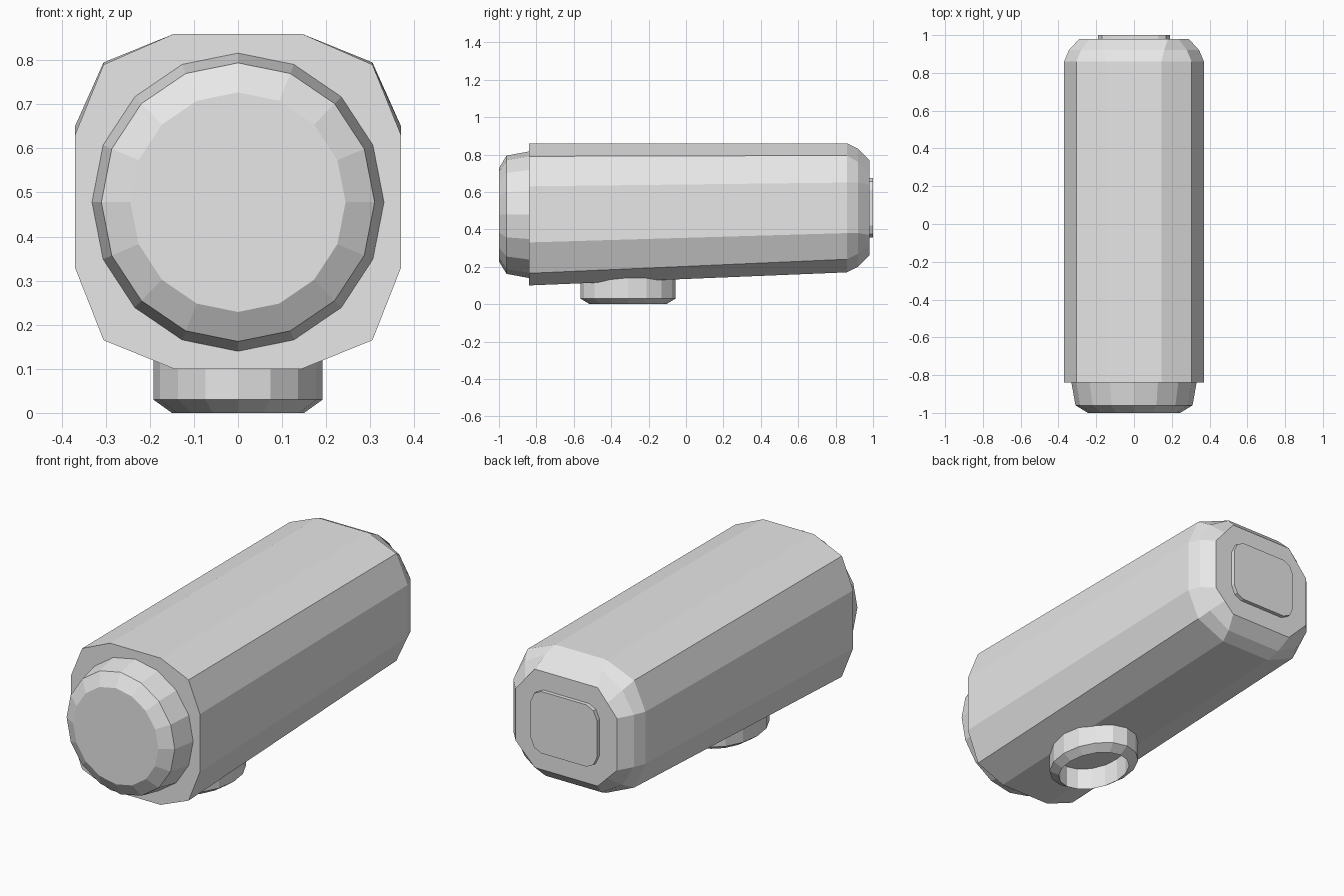
import bpy, bmesh, math

if "Cube" in bpy.data.objects:
    bpy.data.objects.remove(bpy.data.objects["Cube"])

grey = bpy.data.materials.new("light grey")
grey.diffuse_color = (0.8, 0.8, 0.8, 1)
grey.use_nodes = True
grey.node_tree.nodes["Principled BSDF"].inputs["Base Color"].default_value = grey.diffuse_color


def loft(name, sections, cap_start=True, cap_end=True, closed=False):
    """Skin a list of equal-length rings of 3D points."""
    bm = bmesh.new()
    rings = [[bm.verts.new(p) for p in s] for s in sections]
    n = len(rings[0])
    pairs = list(zip(rings, rings[1:]))
    if closed:
        pairs.append((rings[-1], rings[0]))
    for a, b in pairs:
        for i in range(n):
            j = (i + 1) % n
            bm.faces.new((a[i], a[j], b[j], b[i]))
    if cap_start and not closed:
        bm.faces.new(rings[0])
    if cap_end and not closed:
        bm.faces.new(rings[-1])
    bmesh.ops.recalc_face_normals(bm, faces=bm.faces)
    me = bpy.data.meshes.new(name)
    bm.to_mesh(me)
    bm.free()
    me.materials.append(grey)
    ob = bpy.data.objects.new(name, me)
    bpy.context.collection.objects.link(ob)
    return ob


def cut_rect(y, xs, tops, bottoms):
    """Twelve-sided section mirrored in x; values run from flat to side."""
    half = list(zip(xs, tops)) + list(zip(xs, bottoms))[::-1]
    return [(x, y, z) for x, z in half] + [(-x, y, z) for x, z in half[::-1]]


def ellipse(n, fn):
    return [fn(math.cos(2 * math.pi * i / n), math.sin(2 * math.pi * i / n)) for i in range(n)]


# main body: tapered underside, rounded rear end
wide = (0.145, 0.305, 0.37)
loft("body", [
    cut_rect(-0.84, wide, (0.86, 0.79, 0.63), (0.10, 0.165, 0.33)),
    cut_rect(0.86, wide, (0.86, 0.795, 0.65), (0.17, 0.24, 0.38)),
    cut_rect(0.92, (0.16, 0.28, 0.345), (0.83, 0.76, 0.65), (0.20, 0.27, 0.38)),
    cut_rect(0.98, (0.18, 0.235, 0.29), (0.77, 0.705, 0.64), (0.26, 0.315, 0.37)),
])

# raised plate on the rear
plate = ((0.13, 0.17, 0.19), (0.675, 0.655, 0.61), (0.355, 0.375, 0.42))
loft("rear_plate", [cut_rect(y, *plate) for y in (0.97, 1.0)])

# round front cap
loft("front_cap", [
    ellipse(16, lambda c, s: (rx * c, y, 0.478 + rz * s))
    for y, rx, rz in ((-0.83, 0.333, 0.34), (-0.96, 0.31, 0.316), (-1.0, 0.244, 0.249))
])

# hollow oval collar underneath
loft("bottom_collar", [
    ellipse(16, lambda c, s: (rx * c, -0.31 + ry * s, z))
    for z, rx, ry in ((0.2, 0.192, 0.255), (0.03, 0.192, 0.255), (0.0, 0.15, 0.205), (0.2, 0.15, 0.205))
], closed=True)
